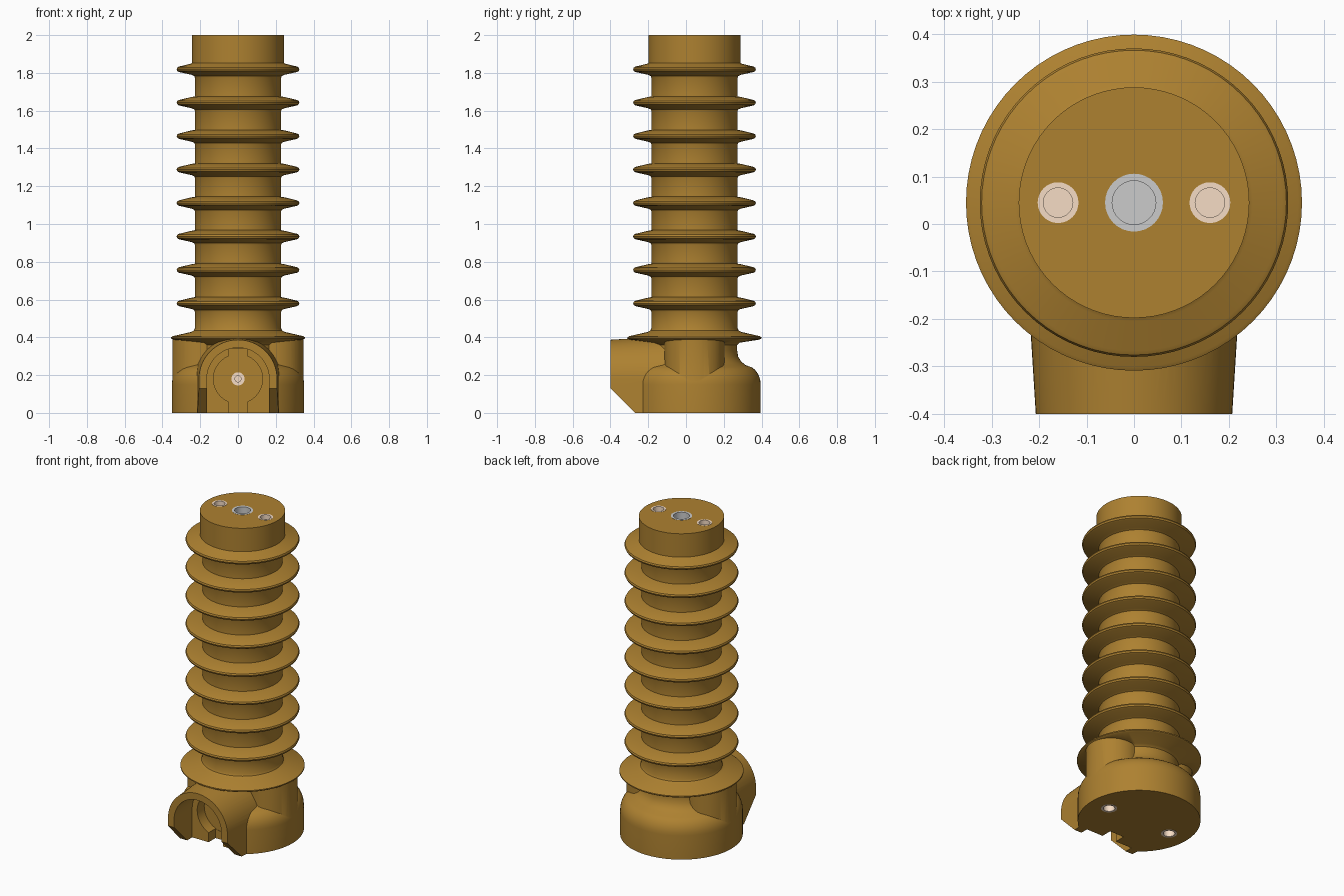
import bpy, bmesh, math
from mathutils import Matrix

if "Cube" in bpy.data.objects:
    bpy.data.objects.remove(bpy.data.objects["Cube"])

CY = 0.045            # column axis in y
AZ = 0.18             # height of the front socket axis


def material(name, rgb):
    m = bpy.data.materials.new(name)
    m.diffuse_color = (*rgb, 1)
    m.use_nodes = True
    m.node_tree.nodes["Principled BSDF"].inputs["Base Color"].default_value = m.diffuse_color
    return m


BROWN = material("brown_resin", (0.42, 0.22, 0.03))
CREAM = material("cream_insert", (0.92, 0.72, 0.56))


def make_object(name, bm, mat=None):
    bmesh.ops.recalc_face_normals(bm, faces=bm.faces)
    me = bpy.data.meshes.new(name)
    bm.to_mesh(me)
    bm.free()
    ob = bpy.data.objects.new(name, me)
    bpy.context.collection.objects.link(ob)
    if mat:
        me.materials.append(mat)
    return ob


def skin(name, rings, mat=None):
    """Bridge closed rings of points and cap both ends."""
    bm = bmesh.new()
    vs = [[bm.verts.new(p) for p in ring] for ring in rings]
    n = len(vs[0])
    for a, b in zip(vs, vs[1:]):
        for i in range(n):
            j = (i + 1) % n
            bm.faces.new((a[i], a[j], b[j], b[i]))
    bm.faces.new(vs[0])
    bm.faces.new(vs[-1])
    return make_object(name, bm, mat)


def lathe(name, profile, loc=(0, 0, 0), rot=0, mat=None, seg=72):
    mtx = Matrix.Translation(loc) @ Matrix.Rotation(rot, 4, 'X')
    from_angle = [2 * math.pi * i / seg for i in range(seg)]
    from mathutils import Vector
    rings = [[mtx @ Vector((r * math.cos(a), r * math.sin(a), z)) for a in from_angle]
             for r, z in profile]
    return skin(name, rings, mat)


def arch(name, r0, y0, r1, y1, mat=None):
    """Arch-shaped prism running along y, legs going below the floor."""
    def ring(r, y):
        pts = [(r * math.cos(math.pi * i / 32), y, AZ + r * math.sin(math.pi * i / 32))
               for i in range(33)]
        return pts + [(-r, y, -0.06), (r, y, -0.06)]
    return skin(name, [ring(r0, y0), ring(r1, y1)], mat)


def box(name, x, y0, y1, z0, z1):
    return skin(name, [[(-x, y, z0), (x, y, z0), (x, y, z1), (-x, y, z1)] for y in (y0, y1)])


def boolean(target, other, op):
    other.hide_render = True
    mod = target.modifiers.new(op, 'BOOLEAN')
    mod.operation, mod.object, mod.solver = op, other, 'EXACT'
    bpy.context.view_layer.objects.active = target
    bpy.ops.object.modifier_apply(modifier=mod.name)
    bpy.data.objects.remove(other)


# Column: rounded foot, neck, large lower shed, eight sheds, top collar
profile = [(0.35, -0.05), (0.35, 0.15)]
for i in range(1, 7):                                   # rounded shoulder
    a = math.radians(i * 11)
    profile.append((0.27 + 0.08 * math.cos(a), 0.15 + 0.10 * math.sin(a)))
profile += [(0.270, 0.253), (0.247, 0.272), (0.231, 0.298), (0.226, 0.33),
            (0.226, 0.36), (0.24, 0.372), (0.345, 0.388), (0.354, 0.394),
            (0.354, 0.401), (0.346, 0.406), (0.25, 0.428), (0.234, 0.436), (0.228, 0.448)]
for i in range(8):
    z = 0.58 + i * 0.1771
    top = 0.243 if i == 7 else 0.228
    profile += [(0.228, z - 0.045), (0.232, z - 0.036), (0.245, z - 0.030), (0.312, z - 0.015),
                (0.321, z - 0.010), (0.325, z), (0.321, z + 0.009), (0.312, z + 0.014),
                (0.25, z + 0.029), (top, z + 0.033), (top, z + 0.045)]
profile.append((0.243, 2.0))
body = lathe("ribbed_column", profile, (0, CY, 0), mat=BROWN)

# Side bosses and the front socket housing
for sx in (-1, 1):
    boss = lathe("side_boss", [(0.158, 0.1), (0.158, 0.3885)], (sx * 0.19, CY, 0), mat=BROWN)
    boolean(body, boss, 'UNION')
boolean(body, arch("socket_housing", 0.207, -0.4, 0.232, 0.0, BROWN), 'UNION')

# Socket opening, round pocket and key slots
boolean(body, arch("socket_cut", 0.165, -0.5, 0.165, -0.22), 'DIFFERENCE')
pocket = lathe("pocket_cut", [(0.13, 0), (0.13, 0.36)], (0, -0.15, AZ), math.pi / 2)
boolean(body, pocket, 'DIFFERENCE')
boolean(body, box("slot_cut", 0.05, -0.3, -0.152, -0.06, AZ + 0.16), 'DIFFERENCE')

# Flat floor with the slanted front edge
floor = skin("floor_cut", [[(x, -0.6, -0.3), (x, 0.6, -0.3), (x, 0.6, 0), (x, -0.27, 0),
                            (x, -0.6, 0.33)] for x in (-0.6, 0.6)])
boolean(body, floor, 'DIFFERENCE')


# Threaded inserts: a cup sunk in a matching hole
def insert(name, loc, rot, ro, ri, depth, mat=None):
    hole = lathe("hole_cut", [(ro, -depth), (ro, 0.03)], loc, rot, seg=32)
    boolean(body, hole, 'DIFFERENCE')
    cup = lathe(name, [(ro, -depth), (ro, 0.001), (ri, 0.001), (ri, 0.02 - depth)],
                loc, rot, mat, 32)
    return cup


parts = [body, insert("top_center_insert", (0, CY, 2), 0, 0.061, 0.046, 0.2)]
for side, sx in (("left", -1), ("right", 1)):
    parts.append(insert(f"top_{side}_insert", (sx * 0.16, CY, 2), 0, 0.043, 0.031, 0.16, CREAM))
    parts.append(insert(f"bottom_{side}_insert", (sx * 0.223, CY, 0), math.pi, 0.046, 0.033, 0.16, CREAM))
parts.append(insert("socket_contact", (0, -0.15, AZ), math.pi / 2, 0.035, 0.016, 0.1, CREAM))

# Smooth shading with crisp edges
bpy.ops.object.select_all(action='DESELECT')
for ob in parts:
    ob.select_set(True)
bpy.context.view_layer.objects.active = body
bpy.ops.object.shade_smooth_by_angle(angle=math.radians(32))
